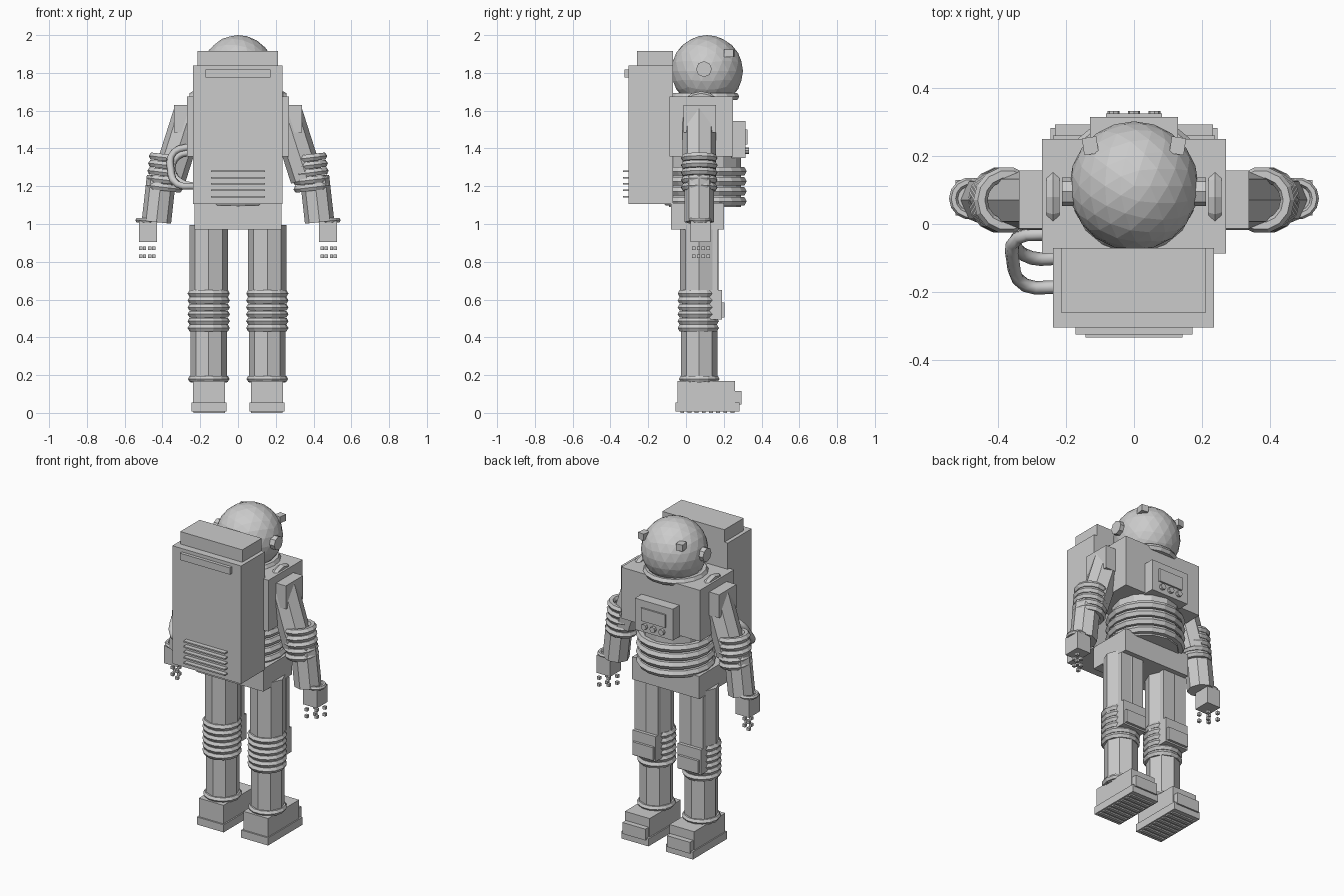
import bpy, math
from mathutils import Vector

cube = bpy.data.objects.get("Cube")
if cube:
    bpy.data.objects.remove(cube, do_unlink=True)

suit = bpy.data.materials.new("suit_grey")
suit.use_nodes = True
GREY = (0.6, 0.6, 0.6, 1)
suit.diffuse_color = GREY
suit.node_tree.nodes["Principled BSDF"].inputs["Base Color"].default_value = GREY


def finish(name):
    ob = bpy.context.object
    ob.name = name
    ob.data.materials.clear()
    ob.data.materials.append(suit)
    return ob


def box(name, x, y, z, rot=(0, 0, 0)):
    """Box from (min, max) ranges on each axis."""
    centre = [(a + b) / 2 for a, b in (x, y, z)]
    bpy.ops.mesh.primitive_cube_add(size=1, location=centre, rotation=rot)
    ob = finish(name)
    ob.scale = [b - a for a, b in (x, y, z)]
    return ob


def tube(name, start, end, r1, r2=None, sides=8):
    """Straight low-poly limb between two points."""
    a, b = Vector(start), Vector(end)
    bpy.ops.mesh.primitive_cone_add(
        vertices=sides, radius1=r1, radius2=r2 or r1, depth=(b - a).length,
        location=(a + b) / 2,
        rotation=(b - a).to_track_quat('Z', 'Y').to_euler())
    return finish(name)


def ring(name, centre, outer, thick, rot=(0, 0, 0), segments=14):
    """Padded ring measured by its outer radius."""
    bpy.ops.mesh.primitive_torus_add(
        location=centre, rotation=rot, major_segments=segments,
        minor_segments=6, major_radius=outer - thick, minor_radius=thick)
    return finish(name)


def span(s, a, b):
    """Range on the x axis, mirrored when s is -1."""
    return (min(s * a, s * b), max(s * a, s * b))


# Helmet and neck
bpy.ops.mesh.primitive_ico_sphere_add(subdivisions=3, radius=0.19,
                                      location=(0, 0.112, 1.81))
finish("helmet")
ring("neck_ring", (0, 0.1, 1.675), 0.185, 0.022, segments=18)

# Torso
box("chest", (-0.27, 0.27), (-0.087, 0.25), (1.357, 1.675))
tube("abdomen", (0, 0.1, 1.09), (0, 0.1, 1.37), 0.19, sides=12)
for i in range(4):
    ring(f"waist_ring_{i}", (0, 0.1, 1.12 + 0.053 * i), 0.225, 0.025, segments=18)
box("pelvis", (-0.23, 0.23), (-0.08, 0.2), (0.97, 1.11))

# Chest control unit
box("chest_unit", (-0.13, 0.13), (0.24, 0.315), (1.35, 1.545))
box("chest_screen", (-0.083, 0.083), (0.31, 0.325), (1.42, 1.5))
for i in (-1, 0, 1):
    tube(f"chest_knob_{i + 1}", (i * 0.06, 0.31, 1.388), (i * 0.06, 0.333, 1.388), 0.018)

# Backpack
box("backpack", (-0.238, 0.235), (-0.305, -0.07), (1.105, 1.838))
box("backpack_top", (-0.215, 0.212), (-0.26, -0.07), (1.83, 1.915))
box("backpack_bar", (-0.172, 0.172), (-0.325, -0.3), (1.775, 1.817))
for i in range(5):
    z = 1.145 + 0.0335 * i
    box(f"vent_{i}", (-0.142, 0.142), (-0.334, -0.3), (z - 0.004, z + 0.004))


# Life support hoses on one side
def hose(name, points):
    curve = bpy.data.curves.new(name, 'CURVE')
    curve.dimensions = '3D'
    curve.resolution_u = 3
    curve.bevel_depth = 0.02
    curve.bevel_resolution = 1
    spline = curve.splines.new('BEZIER')
    spline.bezier_points.add(len(points) - 1)
    for p, co in zip(spline.bezier_points, points):
        p.co = co
        p.handle_left_type = p.handle_right_type = 'AUTO'
    curve.materials.append(suit)
    ob = bpy.data.objects.new(name, curve)
    bpy.context.collection.objects.link(ob)


hose("outer_hose", [(-0.22, -0.185, 1.2), (-0.32, -0.18, 1.21), (-0.356, -0.11, 1.29),
                    (-0.34, -0.04, 1.38), (-0.25, -0.03, 1.41)])
hose("inner_hose", [(-0.22, -0.1, 1.2), (-0.3, -0.1, 1.22), (-0.35, -0.06, 1.29),
                    (-0.32, -0.03, 1.36), (-0.25, -0.03, 1.38)])

for s, side in ((1, "left"), (-1, "right")):
    # Helmet fittings
    tube(f"{side}_ear_pod", (s * 0.17, 0.095, 1.82), (s * 0.212, 0.095, 1.82), 0.042)
    box(f"{side}_lamp", span(s, 0.107, 0.15), (0.205, 0.255), (1.885, 1.925),
        (0, 0, -s * 0.15))

    # Shoulder and arm
    ring(f"{side}_shoulder_ring", (s * 0.238, 0.08, 1.585), 0.118, 0.022,
         (0, math.pi / 2, 0))
    box(f"{side}_shoulder_pad", span(s, 0.23, 0.338), (-0.013, 0.158), (1.485, 1.63))
    tube(f"{side}_upper_arm", (s * 0.25, 0.07, 1.6), (s * 0.365, 0.07, 1.24), 0.088)
    for i in range(5):
        ring(f"{side}_elbow_ring_{i}", (s * (0.375 + 0.004 * i), 0.07, 1.35 - 0.039 * i),
             0.098, 0.021, (0, -s * 0.12, 0))
    tube(f"{side}_forearm", (s * 0.405, 0.07, 1.25), (s * 0.432, 0.07, 1.01), 0.078)
    ring(f"{side}_wrist_ring", (s * 0.482, 0.075, 1.02), 0.062, 0.013)
    box(f"{side}_hand", span(s, 0.43, 0.525), (0.025, 0.13), (0.905, 1.015))

    # Separate finger joints
    for i, x in enumerate((0.445, 0.467, 0.495, 0.515)):
        for j, z in enumerate((0.872, 0.83)):
            y = 0.04 + 0.026 * ((i * 2) % 4 + i // 2)
            box(f"{side}_finger_{i}_{j}", span(s, x - 0.009, x + 0.009),
                (y - 0.009, y + 0.009), (z - 0.009, z + 0.009))

    # Leg
    cx = s * 0.155
    tube(f"{side}_thigh", (cx, 0.07, 0.6), (cx, 0.07, 0.995), 0.102)
    box(f"{side}_thigh_plate", span(s, 0.075, 0.235), (0.14, 0.17), (0.62, 0.97))
    for i in range(6):
        ring(f"{side}_knee_ring_{i}", (cx, 0.065, 0.632 - 0.0365 * i), 0.112, 0.02)
    tube(f"{side}_knee_core", (cx, 0.07, 0.42), (cx, 0.07, 0.65), 0.09)
    box(f"{side}_knee_pad", span(s, 0.075, 0.235), (0.1, 0.19), (0.495, 0.65))
    box(f"{side}_knee_pad_front", span(s, 0.085, 0.225), (0.18, 0.205), (0.505, 0.585))
    tube(f"{side}_shin", (cx, 0.07, 0.16), (cx, 0.07, 0.45), 0.096)
    ring(f"{side}_ankle_ring", (cx, 0.07, 0.18), 0.11, 0.018)

    # Boot
    box(f"{side}_boot", span(s, 0.068, 0.238), (-0.045, 0.26), (0.05, 0.17))
    box(f"{side}_toe_cap", span(s, 0.075, 0.232), (0.25, 0.293), (0.045, 0.115))
    box(f"{side}_sole", span(s, 0.06, 0.245), (-0.055, 0.283), (0.008, 0.055))
    for i in range(8):
        y = -0.02 + 0.038 * i
        box(f"{side}_tread_{i}", span(s, 0.07, 0.235), (y - 0.01, y + 0.01), (0, 0.012))
